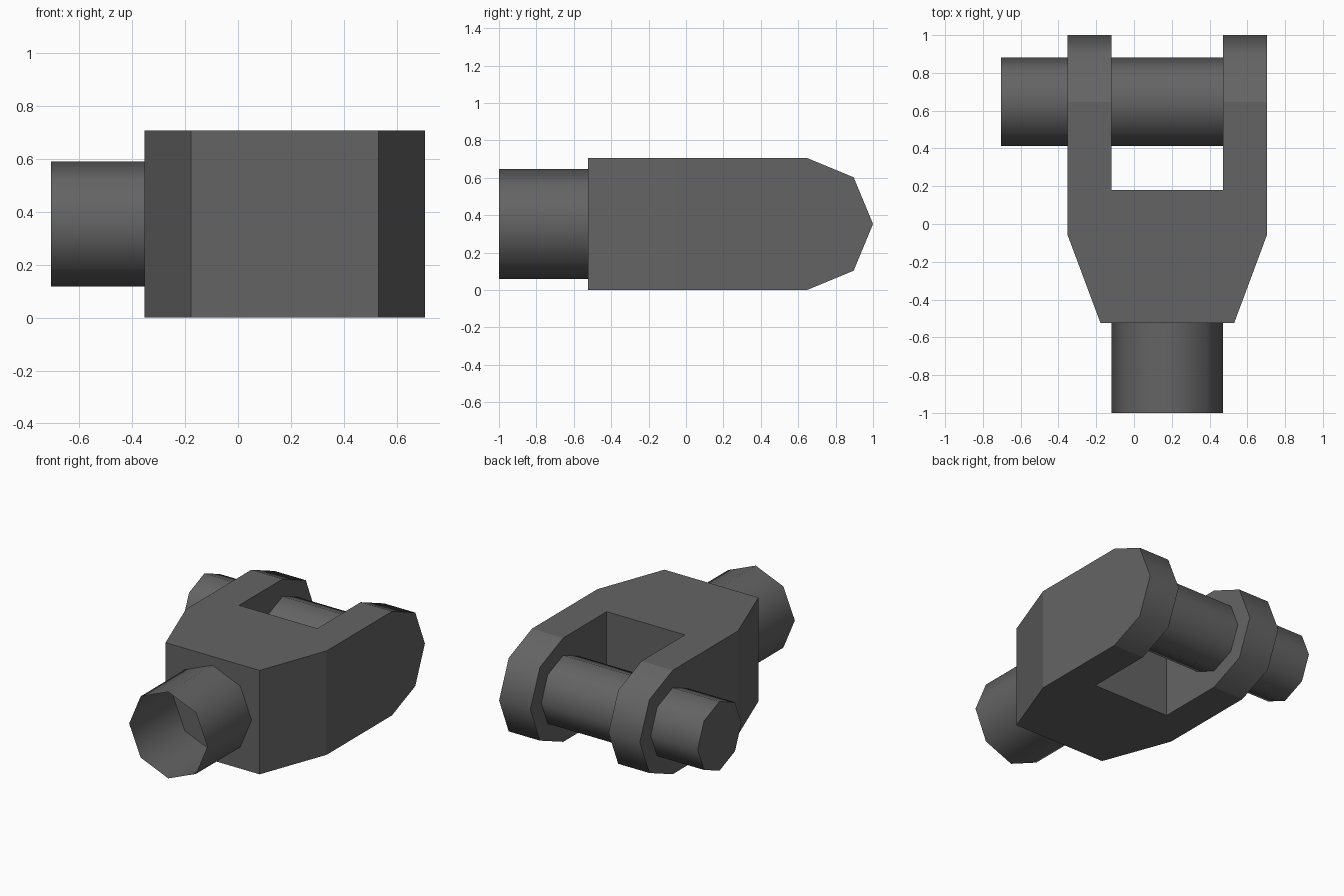
import bpy, bmesh, math
from mathutils import Vector

if "Cube" in bpy.data.objects:
    bpy.data.objects.remove(bpy.data.objects["Cube"])

grey = bpy.data.materials.new("dark_grey")
grey.diffuse_color = (0.127, 0.127, 0.127, 1)
grey.use_nodes = True
grey.node_tree.nodes["Principled BSDF"].inputs["Base Color"].default_value = grey.diffuse_color

CX, CZ, PIN_Y = 0.176, 0.353, 0.647


def finish(name, bm):
    bmesh.ops.recalc_face_normals(bm, faces=bm.faces)
    me = bpy.data.meshes.new(name)
    bm.to_mesh(me)
    bm.free()
    me.materials.append(grey)
    ob = bpy.data.objects.new(name, me)
    bpy.context.collection.objects.link(ob)
    return ob


def prism(name, pts, direction):
    """Extrude a closed polygon along a vector."""
    bm = bmesh.new()
    face = bm.faces.new([bm.verts.new(p) for p in pts])
    res = bmesh.ops.extrude_face_region(bm, geom=[face], use_keep_orig=True)
    moved = [v for v in res["geom"] if isinstance(v, bmesh.types.BMVert)]
    bmesh.ops.translate(bm, verts=moved, vec=Vector(direction))
    return finish(name, bm)


def rod(name, start, axis, length, radius, caps):
    """Smooth eight-sided rod along x or y; caps are (start, end)."""
    bm = bmesh.new()
    rings = []
    for d in (0, length):
        ring = []
        for i in range(8):
            a = i * math.pi / 4
            c, s = radius * math.cos(a), radius * math.sin(a)
            off = (d, c, s) if axis == "x" else (c, d, s)
            ring.append(bm.verts.new(Vector(start) + Vector(off)))
        rings.append(ring)
    for i in range(8):
        j = (i + 1) % 8
        f = bm.faces.new((rings[0][i], rings[0][j], rings[1][j], rings[1][i]))
        f.smooth = True
    for ring, cap in zip(rings, caps):
        if cap:
            bm.faces.new(ring)
    return finish(name, bm)


# forked body: plan outline intersected with the round-ended side profile
plan = [(-0.177, -0.525), (0.53, -0.525), (0.705, -0.055), (0.705, 1.2),
        (0.47, 1.2), (0.47, 0.18), (-0.118, 0.18), (-0.118, 1.2),
        (-0.353, 1.2), (-0.353, -0.055)]
body = prism("fork_body", [(x, y, -0.2) for x, y in plan], (0, 0, 1.2))

side = [(-0.8, 0.0)]
for i in range(5):
    a = -math.pi / 2 + i * math.pi / 4
    side.append((PIN_Y + CZ * math.cos(a), CZ + CZ * math.sin(a)))
side.append((-0.8, 2 * CZ))
cutter = prism("side_cutter", [(-1, y, z) for y, z in side], (2, 0, 0))
cutter.hide_render = True

mod = body.modifiers.new("round_ends", "BOOLEAN")
mod.operation = "INTERSECT"
mod.solver = "EXACT"
mod.object = cutter
bpy.context.view_layer.objects.active = body
body.select_set(True)
bpy.ops.object.modifier_apply(modifier=mod.name)
bpy.data.objects.remove(cutter)
for p in body.data.polygons:
    p.use_smooth = p.normal.y > 0.1 and p.center.y > 0.6

# cross pin through both lugs, and hollow socket at the front
rod("cross_pin", (-0.705, PIN_Y, CZ), "x", 1.18, 0.235, (True, False))
rod("socket_tube", (CX, -1.0, CZ), "y", 0.475, 0.294, (False, False))
